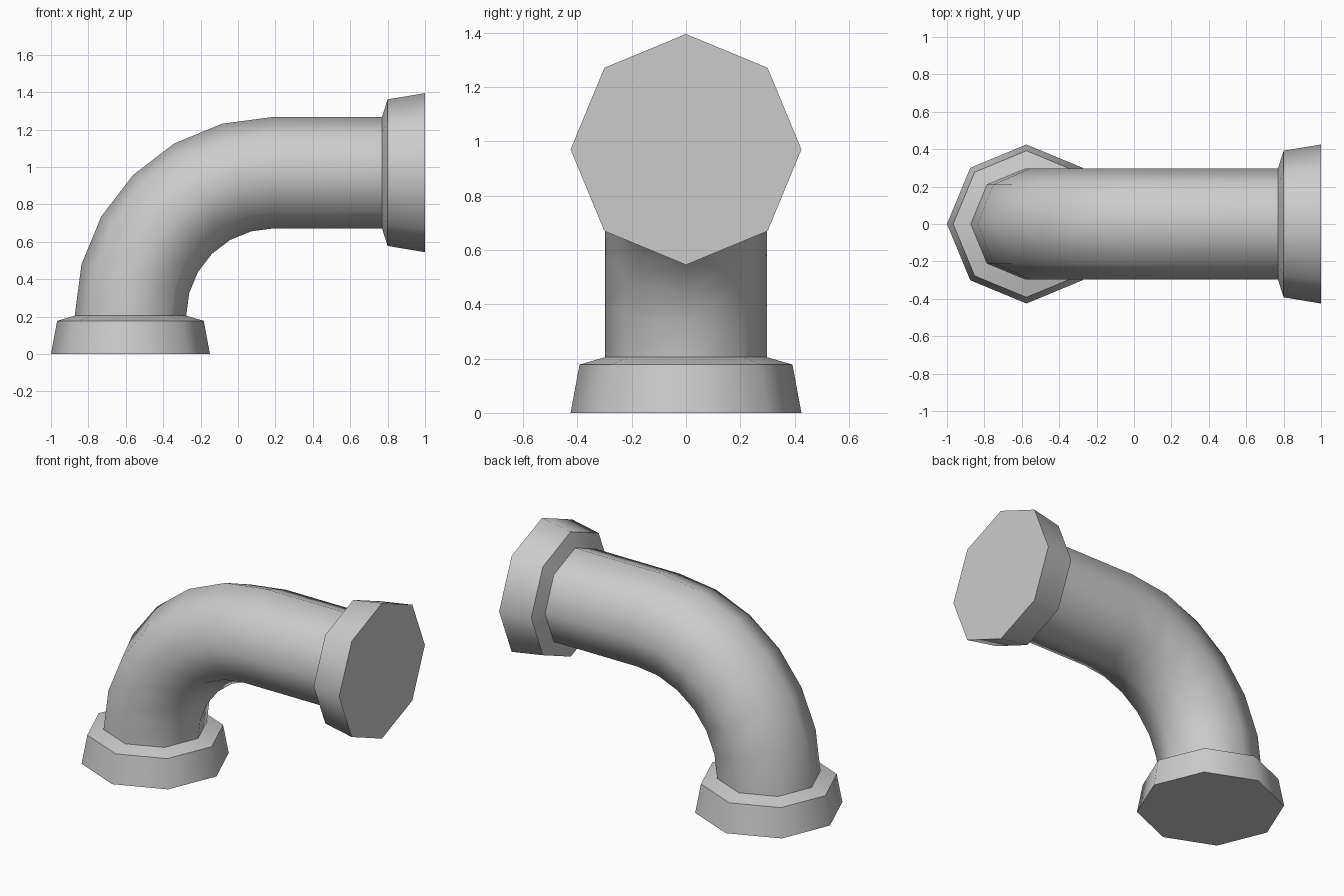
import bpy, bmesh, math
from mathutils import Vector

cube = bpy.data.objects.get("Cube")
if cube:
    bpy.data.objects.remove(cube, do_unlink=True)

SIDES = 8
PIPE_R, LIP_R, RIM_R = 0.298, 0.392, 0.425
BEND_R = 0.765
BEND_X, BEND_Z = 0.19, 0.205      # centre of the elbow
AXIS_X, AXIS_Z = BEND_X - BEND_R, BEND_Z + BEND_R

grey = bpy.data.materials.new("pipe grey")
grey.use_nodes = True
colour = (0.6, 0.6, 0.6, 1)
grey.diffuse_color = colour
grey.node_tree.nodes["Principled BSDF"].inputs["Base Color"].default_value = colour


def loft(name, rings, cap_start=False, cap_end=False):
    """Join octagonal rings given as (x, z, direction angle, radius)."""
    bm = bmesh.new()
    loops = []
    for x, z, turn, radius in rings:
        out = Vector((-math.cos(turn), 0, math.sin(turn)))
        side = Vector((0, 1, 0))
        loop = []
        for i in range(SIDES):
            a = math.tau * i / SIDES
            loop.append(bm.verts.new(Vector((x, 0, z)) + radius * (math.cos(a) * out + math.sin(a) * side)))
        loops.append(loop)
    for low, high in zip(loops, loops[1:]):
        for i in range(SIDES):
            j = (i + 1) % SIDES
            bm.faces.new((low[j], low[i], high[i], high[j]))
    if cap_start:
        bm.faces.new(loops[0])
    if cap_end:
        bm.faces.new(loops[-1][::-1])
    mesh = bpy.data.meshes.new(name)
    bm.to_mesh(mesh)
    bm.free()
    mesh.materials.append(grey)
    ob = bpy.data.objects.new(name, mesh)
    bpy.context.collection.objects.link(ob)
    bpy.ops.object.select_all(action="DESELECT")
    ob.select_set(True)
    bpy.context.view_layer.objects.active = ob
    bpy.ops.object.shade_smooth_by_angle(angle=math.radians(50))
    return ob


# Elbow and straight run
bend = []
for step in range(7):
    t = math.radians(15 * step)
    bend.append((BEND_X - BEND_R * math.cos(t), BEND_Z + BEND_R * math.sin(t), t, PIPE_R))
loft("pipe", bend + [(0.77, AXIS_Z, math.pi / 2, PIPE_R)])

# Flared collars at both ends
loft("bottom_collar", [(AXIS_X, z, 0, r) for z, r in
                       ((0, RIM_R), (0.178, LIP_R), (BEND_Z, PIPE_R))], cap_start=True)
loft("side_collar", [(x, AXIS_Z, math.pi / 2, r) for x, r in
                     ((0.77, PIPE_R), (0.8, LIP_R), (1.0, RIM_R))], cap_end=True)
